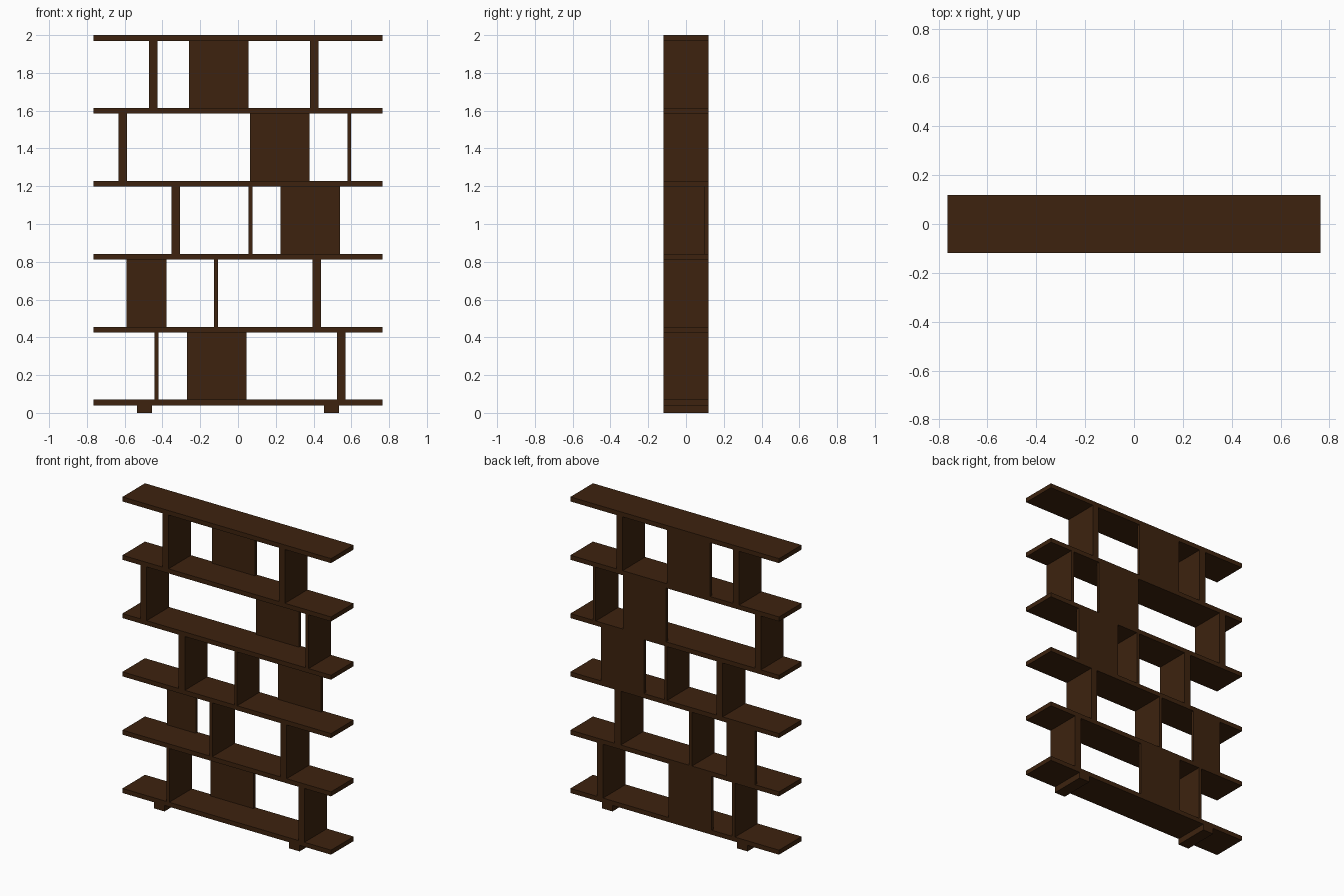
import bpy

if "Cube" in bpy.data.objects:
    bpy.data.objects.remove(bpy.data.objects["Cube"])

wood = bpy.data.materials.new("dark_brown_wood")
wood.diffuse_color = (0.047, 0.0165, 0.0045, 1)
wood.use_nodes = True
wood.node_tree.nodes["Principled BSDF"].inputs["Base Color"].default_value = wood.diffuse_color

HALF_W, HALF_D = 0.764, 0.118
SHELF_T, PITCH, FIRST_TOP, PANEL_T = 0.03, 0.386, 0.07, 0.02


def box(name, x0, x1, y0, y1, z0, z1):
    bpy.ops.mesh.primitive_cube_add(size=1, location=((x0 + x1) / 2, (y0 + y1) / 2, (z0 + z1) / 2))
    o = bpy.context.object
    o.name = name
    o.scale = (x1 - x0, y1 - y0, z1 - z0)
    bpy.ops.object.transform_apply(location=False, rotation=False, scale=True)
    o.data.materials.append(wood)


# six shelves
for i in range(6):
    top = FIRST_TOP + i * PITCH
    box(f"shelf_{i + 1}", -HALF_W, HALF_W, -HALF_D, HALF_D, top - SHELF_T, top)

# per row, bottom to top: back panel x range, then upright (centre, thickness)
THICK, THIN = 0.045, 0.021
rows = [
    ((-0.271, 0.044), [(-0.431, THIN), (0.547, THICK)]),
    ((-0.589, -0.378), [(-0.116, THIN), (0.417, THICK)]),
    ((0.226, 0.541), [(-0.329, THICK), (0.066, THIN)]),
    ((0.063, 0.378), [(-0.609, THICK), (0.589, THIN)]),
    ((-0.260, 0.055), [(-0.449, THICK), (0.404, THICK)]),
]
for i, (panel, uprights) in enumerate(rows):
    z0 = FIRST_TOP + i * PITCH
    z1 = z0 + PITCH - SHELF_T
    box(f"back_panel_{i + 1}", *panel, HALF_D - PANEL_T, HALF_D, z0, z1)
    for j, (c, t) in enumerate(uprights):
        box(f"upright_{i + 1}_{j + 1}", c - t / 2, c + t / 2, -HALF_D, HALF_D, z0, z1)

# two feet running front to back
for side, s in (("left", -1), ("right", 1)):
    c = s * 0.495
    box(f"foot_{side}", c - 0.039, c + 0.039, -HALF_D, HALF_D, 0, FIRST_TOP - SHELF_T)
